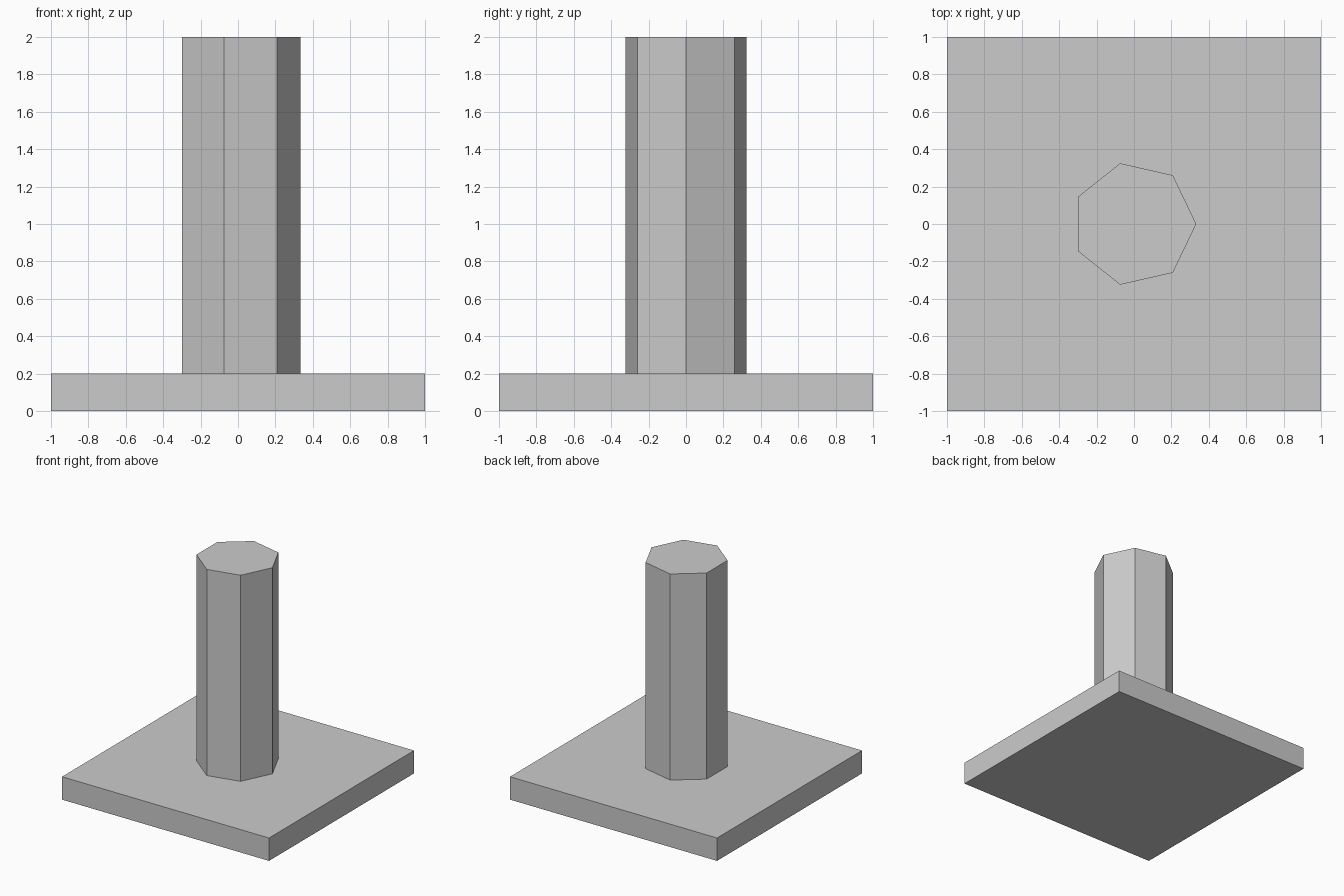
import bpy, bmesh
from math import cos, sin, tau

cube = bpy.data.objects.get("Cube")
if cube:
    bpy.data.objects.remove(cube, do_unlink=True)

# One plain grey for everything
grey = bpy.data.materials.new("light_grey")
grey.use_nodes = True
color = (0.6, 0.6, 0.6, 1)
grey.diffuse_color = color
grey.node_tree.nodes["Principled BSDF"].inputs["Base Color"].default_value = color


def prism(name, outline, bottom, top):
    """Extrude a flat outline straight up into a closed, flat-shaded solid."""
    bm = bmesh.new()
    base = bm.faces.new([bm.verts.new((x, y, bottom)) for x, y in outline])
    result = bmesh.ops.extrude_face_region(bm, geom=[base], use_keep_orig=True)
    verts = [v for v in result["geom"] if isinstance(v, bmesh.types.BMVert)]
    bmesh.ops.translate(bm, verts=verts, vec=(0, 0, top - bottom))
    bmesh.ops.recalc_face_normals(bm, faces=bm.faces)
    mesh = bpy.data.meshes.new(name)
    bm.to_mesh(mesh)
    bm.free()
    mesh.materials.append(grey)
    obj = bpy.data.objects.new(name, mesh)
    bpy.context.collection.objects.link(obj)
    return obj


# Square base slab
prism("base_slab", [(-1, -1), (1, -1), (1, 1), (-1, 1)], 0, 0.2)

# Seven-sided column with one corner facing +x
sides, radius = 7, 0.333
column = [(radius * cos(tau * i / sides), radius * sin(tau * i / sides)) for i in range(sides)]
prism("column", column, 0.2, 2)
